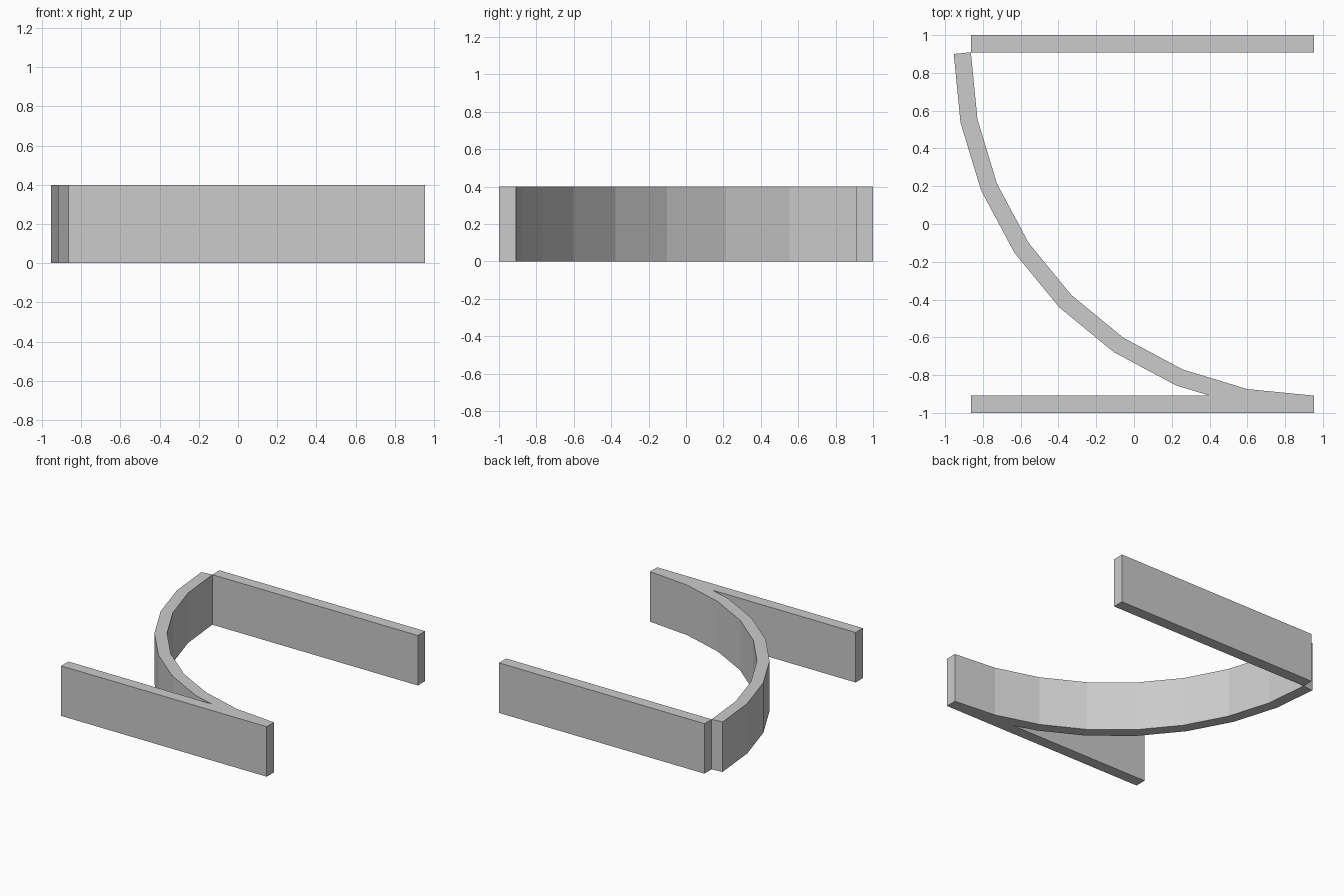
import bpy, bmesh
from math import sin, cos, pi

if "Cube" in bpy.data.objects:
    bpy.data.objects.remove(bpy.data.objects["Cube"])

T = 0.0909            # wall thickness
R = 20 * T            # inner radius of the curve
H = 0.4               # height
STEPS = 8             # straight segments in the quarter curve
STEP = pi / 2 / STEPS
X1 = (R + T * cos(STEP / 2)) / 2   # right end of the walls
X0 = X1 - R                        # left end of the walls
CY = 1 - T                         # inner face of the back wall


def extrude_profile(name, points):
    """Closed prism standing on the ground from a counter-clockwise outline."""
    bm = bmesh.new()
    face = bm.faces.new([bm.verts.new((x, y, 0)) for x, y in points])
    top = bmesh.ops.extrude_face_region(bm, geom=[face], use_keep_orig=True)
    verts = [g for g in top["geom"] if isinstance(g, bmesh.types.BMVert)]
    bmesh.ops.translate(bm, verts=verts, vec=(0, 0, H))
    bmesh.ops.recalc_face_normals(bm, faces=bm.faces)
    mesh = bpy.data.meshes.new(name)
    bm.to_mesh(mesh)
    bm.free()
    obj = bpy.data.objects.new(name, mesh)
    bpy.context.collection.objects.link(obj)
    return obj


# straight walls, front and back
for name, y0 in (("front_wall", -1), ("back_wall", CY)):
    extrude_profile(name, [(X0, y0), (X1, y0), (X1, y0 + T), (X0, y0 + T)])


# quarter-circle wall of even thickness, ends square to the last segments
def arc_point(radius, angle):
    return X1 - radius * cos(angle), CY - radius * sin(angle)


def end_point(angle, segment_angle):
    x, y = arc_point(R, angle)
    return x - T * cos(segment_angle), y - T * sin(segment_angle)


inner = [arc_point(R, i * STEP) for i in range(STEPS + 1)]
outer = [arc_point(R + T / cos(STEP / 2) ** 1, i * STEP) for i in range(1, STEPS)]
outer = [end_point(0, STEP / 2)] + outer + [end_point(pi / 2, pi / 2 - STEP / 2)]
extrude_profile("curved_wall", outer + inner[::-1])
